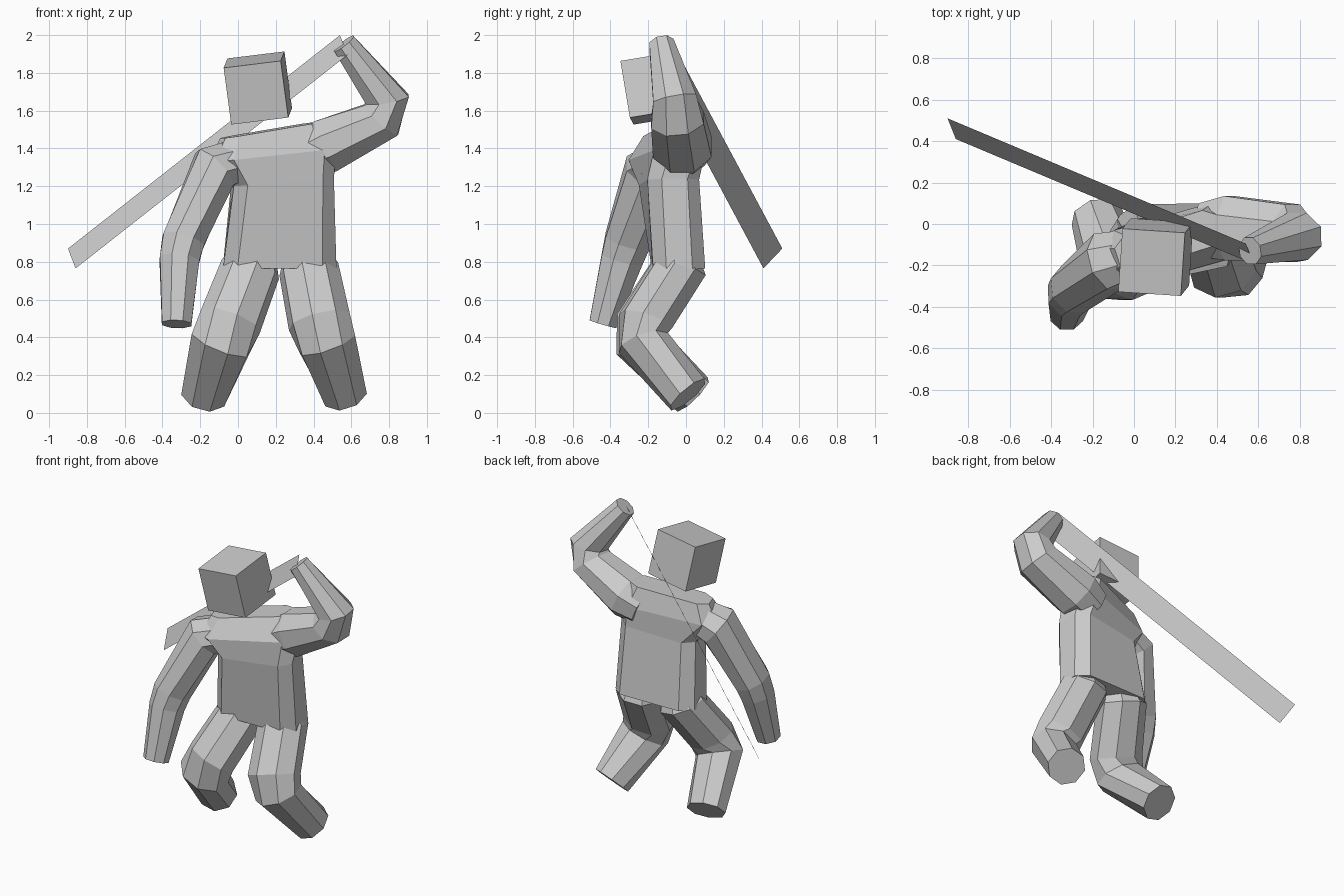
import bpy, bmesh, math
from mathutils import Vector, Matrix

if "Cube" in bpy.data.objects:
    bpy.data.objects.remove(bpy.data.objects["Cube"])


def make_object(name, bm):
    bmesh.ops.recalc_face_normals(bm, faces=bm.faces)
    mesh = bpy.data.meshes.new(name)
    bm.to_mesh(mesh)
    bm.free()
    obj = bpy.data.objects.new(name, mesh)
    bpy.context.collection.objects.link(obj)
    return obj


def loft(name, rings):
    """Skin a list of equal-length point rings and cap both ends."""
    bm = bmesh.new()
    loops = [[bm.verts.new(p) for p in ring] for ring in rings]
    n = len(loops[0])
    for a, b in zip(loops, loops[1:]):
        for i in range(n):
            j = (i + 1) % n
            bm.faces.new((a[i], a[j], b[j], b[i]))
    bm.faces.new(loops[0])
    bm.faces.new(loops[-1])
    return make_object(name, bm)


def limb(name, path, ref):
    """Eight-sided tube along (x, y, z, radius along ref, radius across)."""
    pts = [Vector(p[:3]) for p in path]
    dirs = [(b - a).normalized() for a, b in zip(pts, pts[1:])]
    rings = []
    for i, p in enumerate(pts):
        t = (dirs[max(i - 1, 0)] + dirs[min(i, len(dirs) - 1)]).normalized()
        u = (Vector(ref) - t * t.dot(Vector(ref))).normalized()
        v = t.cross(u)
        ru, rv = (r / math.cos(math.pi / 8) for r in path[i][3:])
        angles = [(k + 0.5) * math.pi / 4 for k in range(8)]
        rings.append([p + u * ru * math.cos(a) + v * rv * math.sin(a) for a in angles])
    return loft(name, rings)


def torso_ring(left, right, depth):
    """Chamfered rectangle spanning from one flank to the other."""
    a, b = Vector(left), Vector(right)
    c, u = (a + b) / 2, (b - a) / 2
    v = Vector((-u.y, u.x, 0)).normalized() * depth
    shape = [(1, -.5), (1, .5), (.75, 1), (-.75, 1), (-1, .5), (-1, -.5), (-.75, -1), (.75, -1)]
    return [c + u * s + v * t for s, t in shape]


# Torso, twisted at the shoulders
body = loft("body", [
    torso_ring((-.08, -.045, .765), (.52, -.035, .765), .138),
    torso_ring((-.03, -.12, 1.20), (.50, -.06, 1.24), .138),
    torso_ring((-.14, -.19, 1.33), (.50, -.01, 1.40), .142),
    torso_ring((-.08, -.16, 1.455), (.42, 0, 1.54), .09),
])

# Bent legs, lowered arm and raised arm
limbs = [
    limb("left_leg", [(.10, -.05, .90, .09, .08), (.065, -.045, .76, .15, .138),
                      (-.04, -.225, .485, .158, .135), (-.09, -.24, .37, .158, .13),
                      (-.18, .035, .097, .118, .115)], (1, -.2, 0)),
    limb("right_leg", [(.35, -.05, .90, .09, .08), (.375, -.04, .76, .15, .138),
                       (.43, -.215, .485, .158, .135), (.47, -.225, .37, .15, .13),
                       (.565, .01, .097, .115, .115)], (1, .2, 0)),
    limb("lowered_arm", [(.04, -.13, 1.35, .11, .11), (-.125, -.18, 1.29, .14, .13),
                         (-.29, -.31, .91, .12, .112), (-.31, -.34, .81, .11, .105),
                         (-.325, -.44, .47, .073, .078)], (0, 1, 0)),
    limb("raised_arm", [(.34, -.03, 1.36, .13, .12), (.46, -.02, 1.41, .155, .145),
                        (.755, -.045, 1.55, .14, .12), (.79, -.06, 1.66, .115, .115),
                        (.56, -.13, 1.955, .065, .065)], (0, 1, 0)),
]

# Merge the limbs into one skin
bpy.context.view_layer.objects.active = body
for part in limbs:
    mod = body.modifiers.new("join", "BOOLEAN")
    mod.operation = "UNION"
    mod.solver = "EXACT"
    mod.object = part
    bpy.ops.object.modifier_apply(modifier=mod.name)
for part in limbs:
    bpy.data.objects.remove(part)

# Tilted cube head
bm = bmesh.new()
frame = Matrix(((.302, .02, -.04, .105), (-.02, .305, -.05, -.16),
                (.037, .05, .30, 1.72), (0, 0, 0, 1)))
bmesh.ops.create_cube(bm, size=1, matrix=frame)
make_object("head", bm)

# Flat blade held over the shoulder
bm = bmesh.new()
bm.faces.new([bm.verts.new(p) for p in (
    (-.90, .51, .87), (-.86, .41, .765), (.58, -.195, 1.895), (.54, -.095, 2.0))])
make_object("blade", bm)
